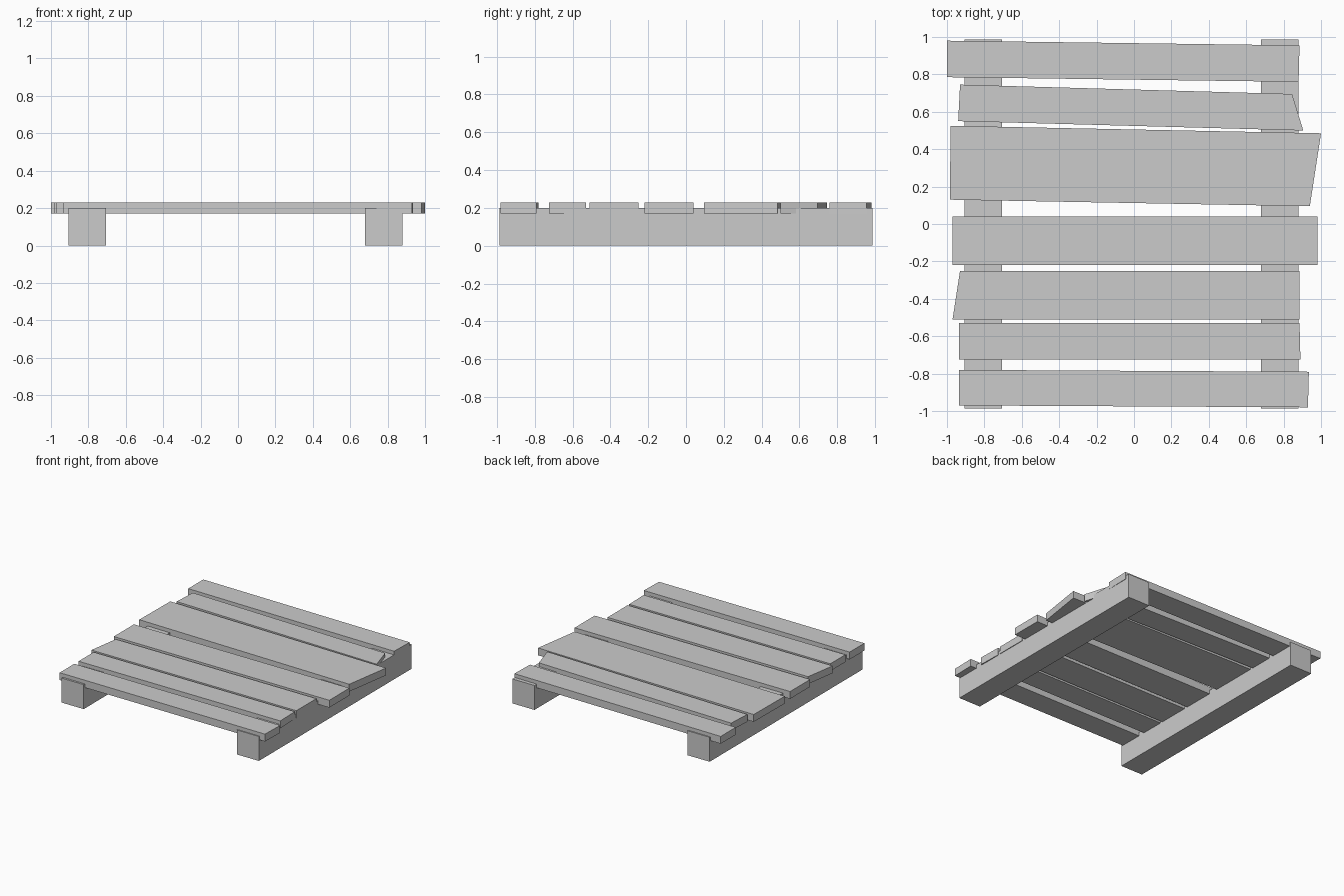
import bpy
import bmesh

cube = bpy.data.objects.get("Cube")
if cube:
    bpy.data.objects.remove(cube, do_unlink=True)

wood = bpy.data.materials.new("plain_grey")
wood.use_nodes = True
GREY = (0.6, 0.6, 0.6, 1)
wood.diffuse_color = GREY
wood.node_tree.nodes["Principled BSDF"].inputs["Base Color"].default_value = GREY


def board(name, outline, bottom, top):
    """Extrude a plan outline (counter-clockwise) from bottom to top."""
    bm = bmesh.new()
    base = bm.faces.new([bm.verts.new((x, y, bottom)) for x, y in outline])
    result = bmesh.ops.extrude_face_region(bm, geom=[base], use_keep_orig=True)
    for v in result["geom"]:
        if isinstance(v, bmesh.types.BMVert):
            v.co.z = top
    bmesh.ops.recalc_face_normals(bm, faces=bm.faces[:])
    mesh = bpy.data.meshes.new(name)
    bm.to_mesh(mesh)
    bm.free()
    mesh.materials.append(wood)
    obj = bpy.data.objects.new(name, mesh)
    bpy.context.collection.objects.link(obj)


# Two square bearers running front to back
for name, x in (("right_bearer", -0.805), ("left_bearer", 0.78)):
    a, b, y = x - 0.1, x + 0.1, 0.987
    board(name, [(a, -y), (b, -y), (b, y), (a, y)], 0, 0.2)

# Uneven deck planks, front to back: front right, front left, back left, back right
planks = [
    [(-0.935, -0.97), (0.93, -0.98), (0.935, -0.79), (-0.935, -0.78)],
    [(-0.935, -0.725), (0.89, -0.725), (0.885, -0.53), (-0.935, -0.53)],
    [(-0.97, -0.51), (0.885, -0.51), (0.885, -0.25), (-0.93, -0.25)],
    [(-0.97, -0.22), (0.98, -0.22), (0.98, 0.04), (-0.97, 0.04)],
    [(-0.985, 0.13), (0.94, 0.095), (1.0, 0.485), (-0.98, 0.525)],
    [(-0.94, 0.55), (0.905, 0.5), (0.845, 0.695), (-0.93, 0.745)],
    [(-1.0, 0.785), (0.88, 0.76), (0.885, 0.955), (-1.0, 0.98)],
]
for i, outline in enumerate(planks, 1):
    board(f"deck_plank_{i}", outline, 0.17, 0.23)
